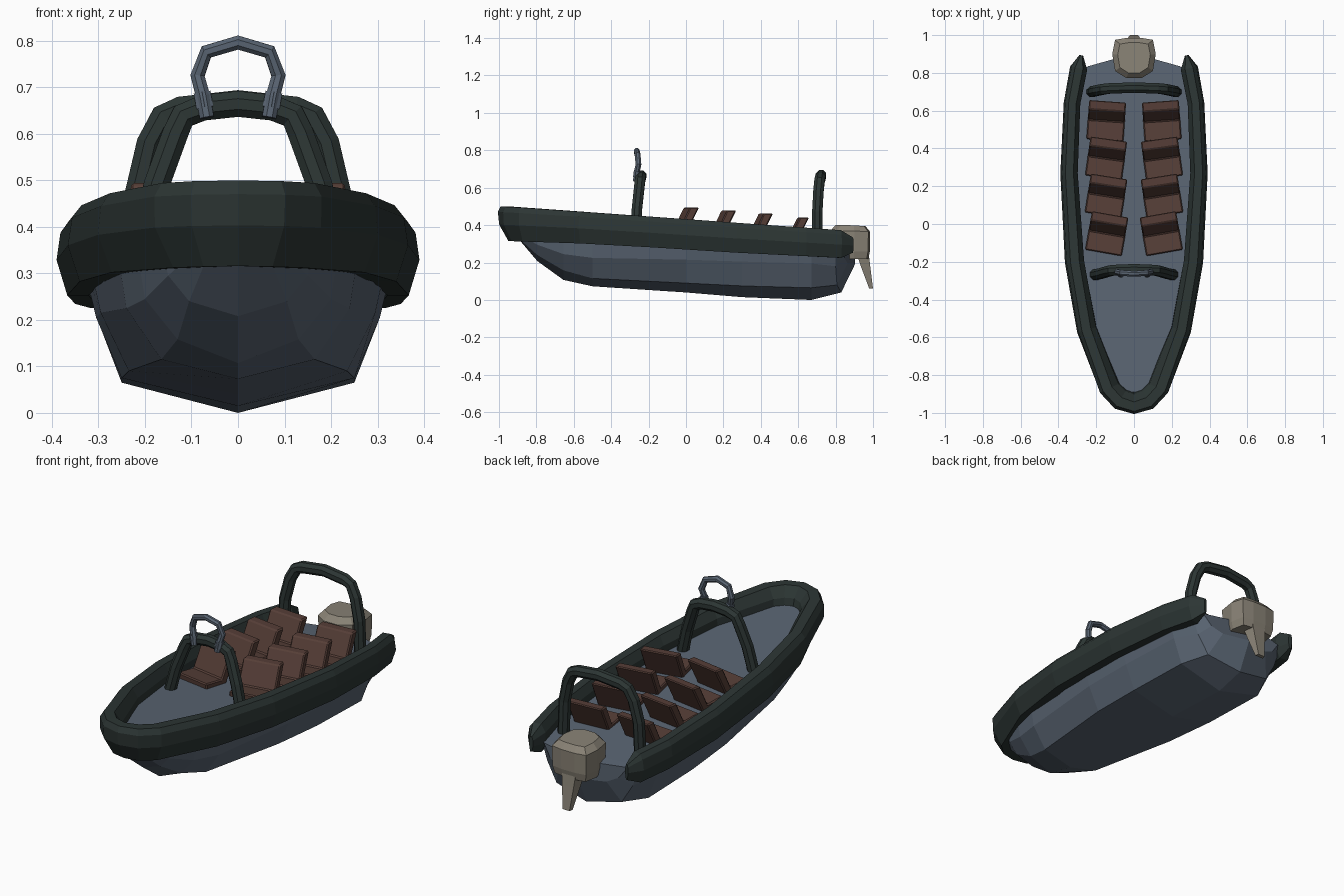
import bpy, bmesh, math
from mathutils import Vector, Matrix

if "Cube" in bpy.data.objects:
    bpy.data.objects.remove(bpy.data.objects["Cube"])


def material(name, col):
    m = bpy.data.materials.new(name)
    m.diffuse_color = (*col, 1)
    m.use_nodes = True
    m.node_tree.nodes["Principled BSDF"].inputs["Base Color"].default_value = m.diffuse_color
    return m


BLUE = material("blue grey", (0.1, 0.128, 0.168))
DARK = material("dark green rubber", (0.025, 0.036, 0.034))
BROWN = material("brown seat", (0.092, 0.048, 0.038))
BEIGE = material("beige engine", (0.25, 0.225, 0.18))


def finish(name, bm, mat):
    bmesh.ops.recalc_face_normals(bm, faces=bm.faces)
    me = bpy.data.meshes.new(name)
    bm.to_mesh(me)
    bm.free()
    me.materials.append(mat)
    ob = bpy.data.objects.new(name, me)
    bpy.context.collection.objects.link(ob)
    return ob


def loft(name, rings, mat):
    """Skin a row of closed rings and cap both ends."""
    bm = bmesh.new()
    vs = [[bm.verts.new(p) for p in r] for r in rings]
    n = len(rings[0])
    for a, b in zip(vs, vs[1:]):
        for i in range(n):
            j = (i + 1) % n
            bm.faces.new((a[i], a[j], b[j], b[i]))
    bm.faces.new(vs[0])
    bm.faces.new(vs[-1])
    return finish(name, bm, mat)


def tangent(pts, i):
    return (pts[min(i + 1, len(pts) - 1)] - pts[max(i - 1, 0)]).normalized()


def pipe(name, pts, r, mat, sides=8):
    """Round tube along a path lying roughly in the xz plane."""
    pts = [Vector(p) for p in pts]
    rings = []
    for i, p in enumerate(pts):
        t = tangent(pts, i)
        n = t.cross(Vector((0, 1, 0))).normalized()
        b = t.cross(n)
        angs = [2 * math.pi * (k + 0.5) / sides for k in range(sides)]
        rings.append([p + r * (math.cos(a) * n + math.sin(a) * b) for a in angs])
    return loft(name, rings, mat)


def mirrored(half):
    """Right half of a path ending on x = 0 becomes the full path."""
    return half + [(-p[0], *p[1:]) for p in half[-2::-1]]


def top_z(y):
    return 0.432 - 0.0715 * y


def deck_z(y):
    return 0.35 - 0.0703 * y


# hull with deck: y, stern rake, keel z, chine (x, z), side (x, z), top x
stations = [
    (-0.89, 0.0, 0.32, 0.07, 0.325, 0.09, 0.35, 0.11),
    (-0.795, 0.0, 0.208, 0.105, 0.24, 0.15, 0.295, 0.175),
    (-0.655, 0.0, 0.107, 0.13, 0.158, 0.20, 0.245, 0.225),
    (-0.50, 0.0, 0.073, 0.165, 0.115, 0.24, 0.225, 0.265),
    (0.00, 0.0, 0.04, 0.235, 0.09, 0.295, 0.215, 0.325),
    (0.30, 0.0, 0.015, 0.25, 0.075, 0.305, 0.205, 0.335),
    (0.67, 0.0, 0.0, 0.25, 0.065, 0.30, 0.195, 0.325),
    (0.83, 0.12, 0.04, 0.19, 0.08, 0.25, 0.18, 0.29),
    (0.903, 0.28, 0.19, 0.14, 0.195, 0.20, 0.225, 0.245),
]
rings = []
for y, c, kz, cx, cz, sx, sz, tx in stations:
    prof = mirrored([(tx, deck_z(y)), (sx, sz), (cx, cz), (0, kz)])
    prof.append((0, deck_z(y)))
    rings.append([(x, y - c * abs(x), z) for x, z in prof])
loft("hull", rings, BLUE)

# inflatable collar: x, y, half width, half height, lean
collar = mirrored([
    (0.279, 0.893, 0.010, 0.04, 0), (0.293, 0.825, 0.046, 0.074, 0),
    (0.328, 0.64, 0.044, 0.076, 0), (0.344, 0.27, 0.046, 0.08, 0),
    (0.315, -0.20, 0.051, 0.082, 0), (0.250, -0.56, 0.053, 0.085, 0.05),
    (0.128, -0.868, 0.057, 0.091, 0.18), (0.07, -0.926, 0.057, 0.092, 0.22),
    (0.0, -0.946, 0.054, 0.092, 0.25)])
section = [(1, -0.05), (0.82, 0.68), (0.42, 1), (-0.5, 1),
           (-1, 0.45), (-1, -0.3), (-0.5, -1), (0.5, -1)]
path = [Vector((p[0], p[1], 0)) for p in collar]
rings = []
for i, (x, y, a, b, lean) in enumerate(collar):
    t = tangent(path, i)
    out = Vector((-t.y, t.x, 0))
    if out.dot(Vector((x, y * 0.3, 0))) < 0:
        out = -out
    zc = top_z(y) - (b if b > 0.05 else 0.075)
    rings.append([Vector((x, y, zc + b * v)) + out * (a * u + lean * b * v)
                  for u, v in section])
loft("collar", rings, DARK)

# two arches across the deck
pipe("front_arch", mirrored([
    (0.212, -0.27, 0.34), (0.175, -0.262, 0.49), (0.135, -0.25, 0.60),
    (0.118, -0.246, 0.638), (0.075, -0.242, 0.656), (0, -0.24, 0.664)]),
    0.030, DARK)
pipe("rear_arch", mirrored([
    (0.224, 0.70, 0.28), (0.216, 0.702, 0.47), (0.190, 0.708, 0.58),
    (0.160, 0.714, 0.637), (0.125, 0.718, 0.652), (0, 0.722, 0.666)]),
    0.030, DARK)

# steel hoop with clamps on the front arch
pipe("hoop", mirrored([
    (0.067, -0.268, 0.635), (0.075, -0.264, 0.68), (0.087, -0.254, 0.725),
    (0.068, -0.259, 0.776), (0, -0.264, 0.796)]), 0.0165, BLUE)
for s in (-1, 1):
    pipe("hoop_clamp", [(s * 0.071, -0.262, 0.655), (s * 0.077, -0.258, 0.688)],
         0.021, BLUE, 6)

# seats: four rows of two, turned slightly outward
seat_profile = [(-0.205, -0.02), (-0.21, 0.045), (-0.105, 0.035),
                (-0.05, 0.15), (0.0, 0.15), (-0.085, -0.02)]
# back edge y, turn, x, how far it sits into the deck
rows = [(0.657, 4, 0.146, 0.02), (0.458, 8, 0.146, 0.012),
        (0.26, 9, 0.146, 0.01), (0.06, 10, 0.142, 0.009)]
for y0, deg, cx, sink in rows:
    for s in (-1, 1):
        w = 0.098
        ob = loft("seat", [[(x, y, z) for y, z in seat_profile] for x in (-w, w)],
                  BROWN)
        bev = ob.modifiers.new("soft edges", "BEVEL")
        bev.width = 0.006
        bev.segments = 1
        yc = y0 - 0.1
        ob.matrix_world = (Matrix.Translation((s * cx, yc, deck_z(yc) - sink))
                           @ Matrix.Rotation(math.radians(s * deg), 4, 'Z')
                           @ Matrix.Translation((0, 0.095, 0)))

# outboard engine: faceted cowl and tapering leg
half = [(0.04, 0.10), (0.1, 0.09), (0.115, 0.015), (0.1, -0.075), (0.04, -0.113)]
outline = half + [(-x, y) for x, y in half[::-1]]
loft("engine_cowl", [[(x * s, 0.885 + y * s, z - 0.06 * max(y, 0) * (z > 0.35)) for x, y in outline]
                     for z, s in ((0.22, 0.9), (0.26, 0.98), (0.37, 1.0), (0.4, 0.75))],
     BEIGE)
loft("engine_leg", [[(-w, y0, z), (w, y0, z), (w * 0.8, y1, z), (-w * 0.8, y1, z)]
                    for z, w, y0, y1 in ((0.24, 0.05, 0.915, 0.978),
                                         (0.18, 0.042, 0.935, 0.985),
                                         (0.06, 0.025, 0.98, 1.0))], BEIGE)
